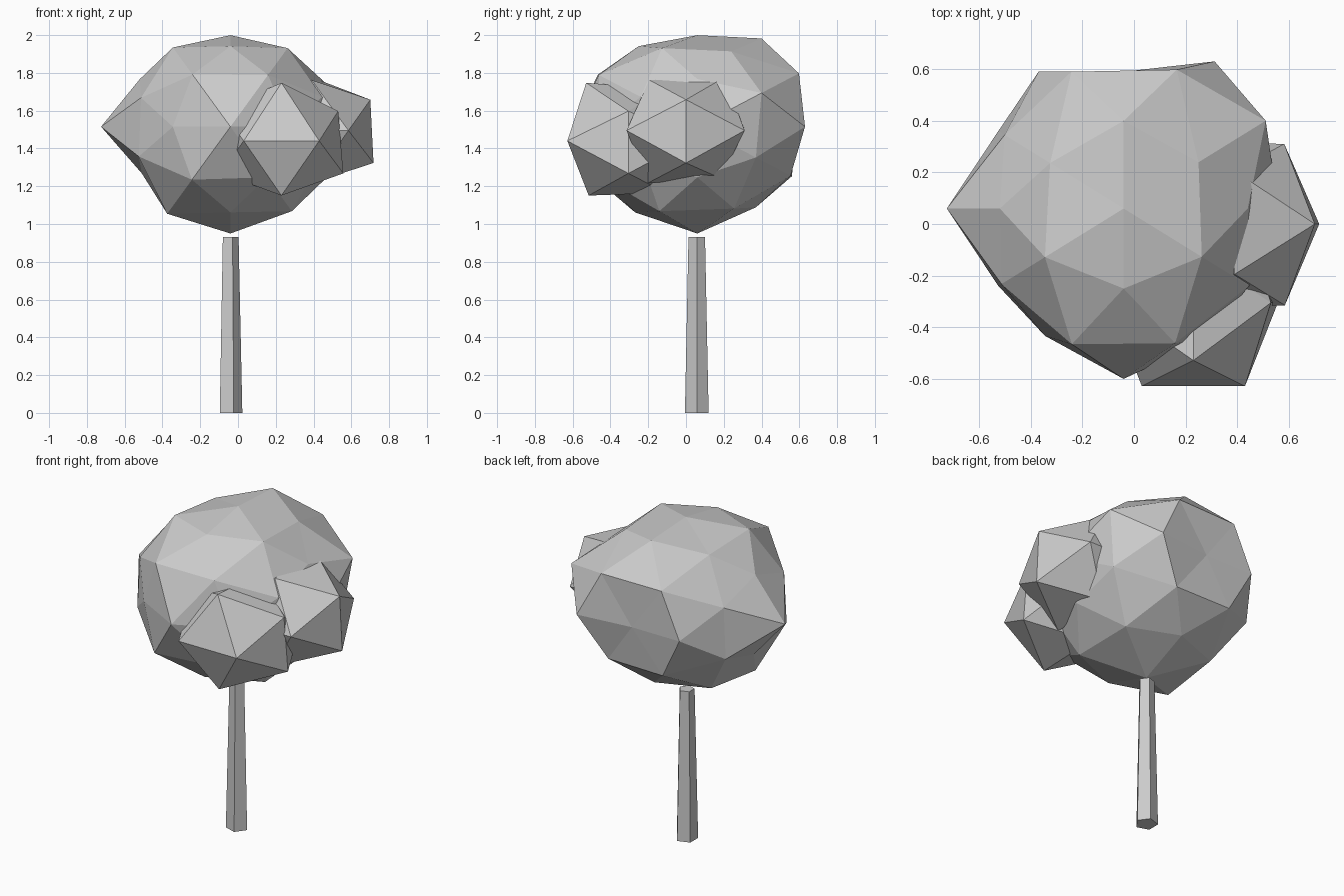
import bpy, bmesh, math
from itertools import product
from mathutils import Vector

if "Cube" in bpy.data.objects:
    bpy.data.objects.remove(bpy.data.objects["Cube"])

grey = bpy.data.materials.new("plain_grey")
grey.diffuse_color = (0.6, 0.6, 0.6, 1)
grey.use_nodes = True
grey.node_tree.nodes["Principled BSDF"].inputs["Base Color"].default_value = grey.diffuse_color

A, B = 0.5257, 0.8507            # icosahedron corner coordinates
CORNERS = [(0, A, B), (A, B, 0), (B, 0, A)]
AXES = [(1, 0, 0), (0, 1, 0), (0, 0, 1)]
MIDDLES = [(.5, .309, .809), (.309, .809, .5), (.809, .5, .309)]


def finish(bm, name):
    bmesh.ops.recalc_face_normals(bm, faces=bm.faces)
    mesh = bpy.data.meshes.new(name)
    bm.to_mesh(mesh)
    bm.free()
    mesh.materials.append(grey)
    obj = bpy.data.objects.new(name, mesh)
    bpy.context.collection.objects.link(obj)


def mirrored(p):
    """All sign combinations of a direction, minus before plus."""
    return [Vector(q) for q in product(*[(-c, c) if c else (0,) for c in p])]


def foliage(name, centre, families, radii):
    """Faceted ball, one radius per corner, slightly flattened in height."""
    bm = bmesh.new()
    dirs = [d for f in families for d in mirrored(f)]
    verts = [bm.verts.new(d.normalized()) for d in dirs]
    bmesh.ops.convex_hull(bm, input=verts)
    for v, r in zip(verts, radii):
        v.co = Vector(centre) + Vector((v.co.x, v.co.y, v.co.z * .85)) * r
    finish(bm, name)


# Large irregular crown
foliage("crown", (-.04, .06, 1.515), CORNERS + AXES + MIDDLES, [
    .627, .59, .59, .646,  .58, .625, .6, .67,  .552, .564, .6, .565,
    .685, .6,  .66, .53,  .665, .57,
    .67, .61, .62, .57, .65, .605, .63, .58,
    .66, .65, .618, .655, .63, .645, .61, .665,
    .6, .585, .6, .57, .6, .6, .62, .68])

# Two small clumps growing out of the crown
foliage("right_clump", (.39, 0, 1.495), CORNERS, [
    .385, .37, .35, .39,  .37, .37, .37, .365,  .37, .37, .385, .365])
foliage("front_clump", (.23, -.305, 1.44), CORNERS, [
    .40, .425, .38, .38,  .38, .38, .38, .38,  .38, .38, .385, .353])

# Tapered five-sided trunk
bm = bmesh.new()
rings = []
for r, z in ((.066, 0), (.046, .93)):
    rings.append([bm.verts.new((-.043 + r * math.cos(math.tau * i / 5),
                                .057 + r * math.sin(math.tau * i / 5), z))
                  for i in range(5)])
low, high = rings
for i in range(5):
    j = (i + 1) % 5
    bm.faces.new((low[i], low[j], high[j], high[i]))
bm.faces.new(low[::-1])
bm.faces.new(high)
finish(bm, "trunk")
